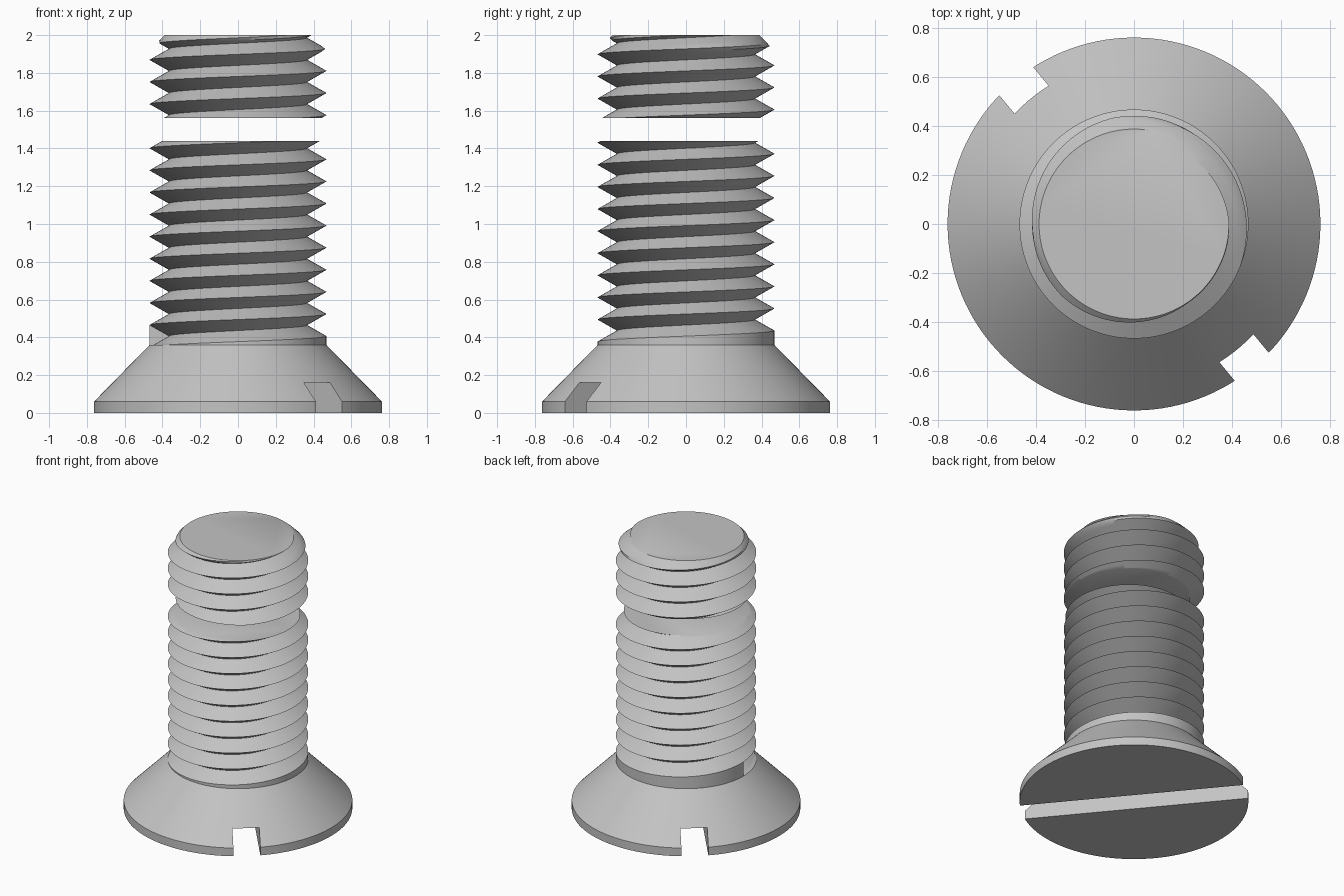
import bpy, bmesh
from math import pi, sin, cos, radians

cube = bpy.data.objects.get("Cube")
if cube:
    bpy.data.objects.remove(cube, do_unlink=True)

PITCH, CREST, ROOT = 0.117, 0.468, 0.365   # thread
START = 0.348                              # height of first crest at -x
STEPS, COLS = 8, 128                       # rows per turn, columns around
NECK, TOP, TIP = 0.36, 2.0, 0.388          # thread base, screw top, flat tip radius

steel = bpy.data.materials.new("steel_grey")
steel.use_nodes = True
steel.diffuse_color = (0.55, 0.55, 0.55, 1)
steel.node_tree.nodes["Principled BSDF"].inputs["Base Color"].default_value = (0.55, 0.55, 0.55, 1)


def make_object(name, bm):
    bmesh.ops.remove_doubles(bm, verts=bm.verts, dist=0.0002)
    bmesh.ops.recalc_face_normals(bm, faces=bm.faces)
    mesh = bpy.data.meshes.new(name)
    bm.to_mesh(mesh)
    bm.free()
    mesh.materials.append(steel)
    obj = bpy.data.objects.new(name, mesh)
    bpy.context.collection.objects.link(obj)
    return obj


def smooth(obj):
    bpy.ops.object.select_all(action='DESELECT')
    obj.select_set(True)
    bpy.context.view_layer.objects.active = obj
    bpy.ops.object.shade_smooth_by_angle(angle=radians(30))


def ring(bm, radius, z):
    return [bm.verts.new((radius * cos(2 * pi * i / COLS), radius * sin(2 * pi * i / COLS), z))
            for i in range(COLS)]


def thread_radius(turn, z):
    # V profile around the helix, limited by the tip chamfer
    phase = ((z - START) / PITCH - turn) % 1.0
    radius = ROOT + (CREST - ROOT) * abs(2 * phase - 1)
    return min(radius, TIP + TOP - z)


def threaded_rod(name, low, high, collar):
    # Helical rows, cut flat at the low and high ends
    bm = bmesh.new()
    first = 0 if collar else int((low - START) / PITCH - 2) * STEPS
    last = int((high - START) / PITCH + 2) * STEPS
    rows = []
    if collar:
        rows.append([bm.verts.new((CREST * cos(pi + 2 * pi * c / COLS),
                                   CREST * sin(pi + 2 * pi * c / COLS), low))
                     for c in range(COLS + 1)])
    for k in range(first, last + 1):
        row = []
        for c in range(COLS + 1):
            turn = c / COLS
            angle = pi + 2 * pi * turn
            z = min(max(START + PITCH * (turn + k / STEPS), low), high)
            r = thread_radius(turn, z)
            row.append(bm.verts.new((r * cos(angle), r * sin(angle), z)))
        rows.append(row)
    for a, b in zip(rows, rows[1:]):
        for c in range(COLS):
            bm.faces.new((a[c], a[c + 1], b[c + 1], b[c]))
    bm.faces.new(rows[0][:-1])
    bm.faces.new(rows[-1][:-1])
    if collar:
        # Wall where the collar stops and the groove begins
        bm.faces.new([row[0] for row in rows[:STEPS + 2]] + [rows[0][-1]])
    smooth(make_object(name, bm))


# Countersunk head
bm = bmesh.new()
profile = [ring(bm, r, z) for r, z in ((0.762, 0), (0.762, 0.06), (CREST, NECK))]
for a, b in zip(profile, profile[1:]):
    for i in range(COLS):
        j = (i + 1) % COLS
        bm.faces.new((a[i], a[j], b[j], b[i]))
bm.faces.new(profile[0])
bm.faces.new(profile[-1])
head = make_object("countersunk_head", bm)

# Driver slot across the underside
bpy.ops.mesh.primitive_cube_add(size=1, location=(0, 0, 0.055), rotation=(0, 0, radians(129.5)))
slot = bpy.context.object
slot.name = "slot_cutter"
slot.scale = (2, 0.18, 0.21)
slot.hide_render = True
slot.data.materials.append(steel)
cut = head.modifiers.new("driver_slot", 'BOOLEAN')
cut.operation = 'DIFFERENCE'
cut.solver = 'EXACT'
cut.object = slot
bpy.context.view_layer.objects.active = head
bpy.ops.object.modifier_apply(modifier=cut.name)
bpy.data.objects.remove(slot, do_unlink=True)
smooth(head)

# Shank in two lengths with a gap between
threaded_rod("lower_thread", NECK, 1.44, True)
threaded_rod("upper_thread", 1.56, TOP, False)
